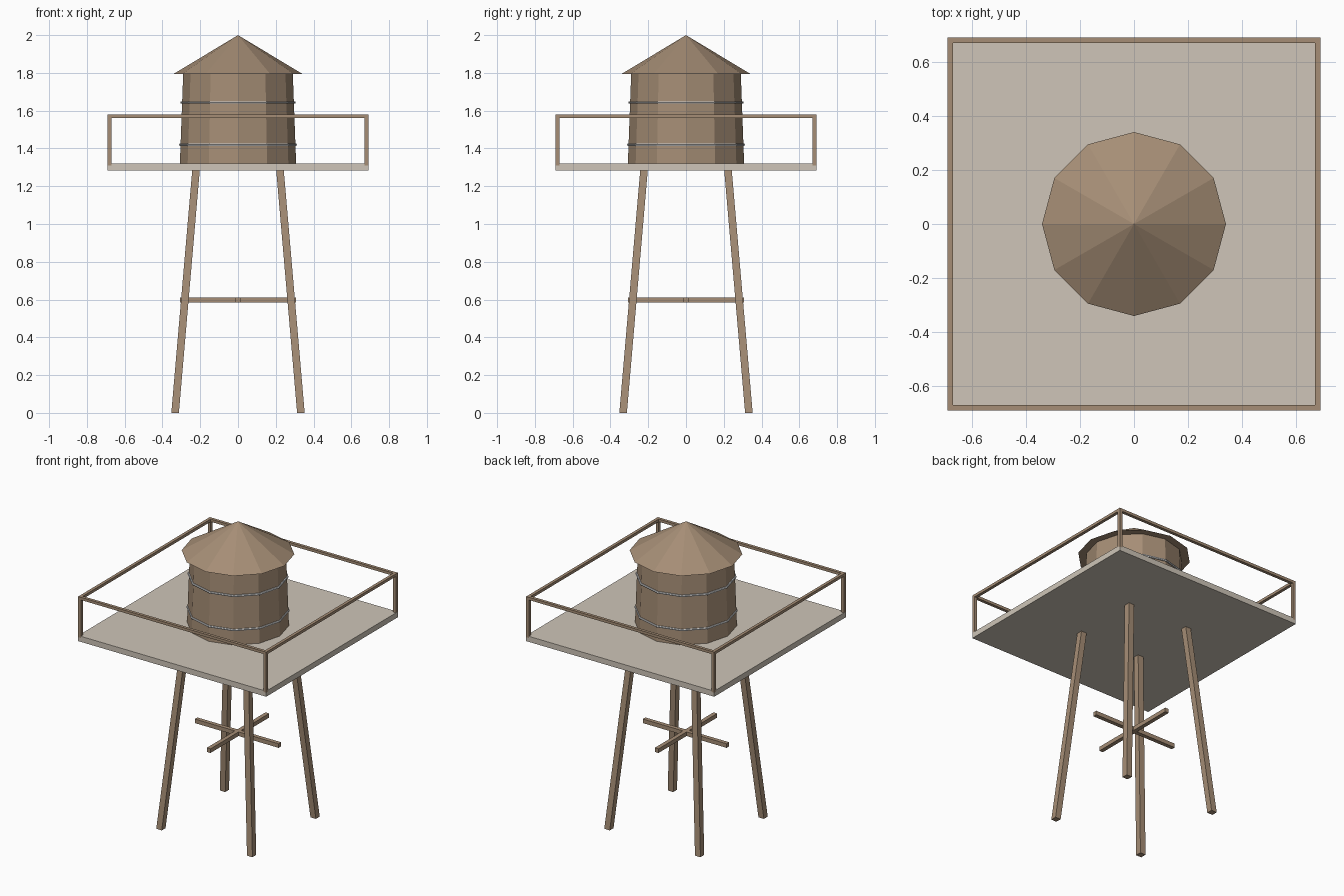
import bpy, bmesh, math
from mathutils import Matrix

if "Cube" in bpy.data.objects:
    bpy.data.objects.remove(bpy.data.objects["Cube"])


def material(name, rgb):
    m = bpy.data.materials.new(name)
    m.diffuse_color = (*rgb, 1)
    m.use_nodes = True
    m.node_tree.nodes["Principled BSDF"].inputs["Base Color"].default_value = m.diffuse_color
    return m


WOOD = material("wood", (0.38, 0.27, 0.18))
DECK = material("pale_deck", (0.62, 0.56, 0.48))
METAL = material("hoop_metal", (0.55, 0.57, 0.56))


def finish(name, bm, mat):
    bmesh.ops.recalc_face_normals(bm, faces=bm.faces)
    mesh = bpy.data.meshes.new(name)
    bm.to_mesh(mesh)
    bm.free()
    mesh.materials.append(mat)
    ob = bpy.data.objects.new(name, mesh)
    bpy.context.collection.objects.link(ob)
    return ob


def box(name, lo, hi, mat, lean=(0, 0)):
    """Box between two corners; lean shifts the top sideways."""
    bm = bmesh.new()
    bmesh.ops.create_cube(bm, size=1)
    for v in bm.verts:
        top = v.co.z > 0
        for i in range(3):
            v.co[i] = hi[i] if v.co[i] > 0 else lo[i]
        if top:
            v.co.x += lean[0]
            v.co.y += lean[1]
    return finish(name, bm, mat)


def cone(name, r1, r2, z1, z2, mat, sides=12):
    bm = bmesh.new()
    bmesh.ops.create_cone(bm, cap_ends=True, segments=sides, radius1=r1, radius2=r2,
                          depth=z2 - z1, matrix=Matrix.Translation((0, 0, (z1 + z2) / 2)))
    # keep a polygon corner on the x axis
    a = max((math.atan2(v.co.y, v.co.x) % (2 * math.pi / sides)
             for v in bm.verts if v.co.xy.length > 0.01), default=0)
    if 0.01 < a < 2 * math.pi / sides - 0.01:
        bmesh.ops.rotate(bm, verts=bm.verts, matrix=Matrix.Rotation(-a, 3, 'Z'))
    return finish(name, bm, mat)


def hoop(name, radius, thick, z, mat, sides=12, ring=6):
    bm = bmesh.new()
    loops = []
    for i in range(sides):
        a = 2 * math.pi * i / sides
        loop = []
        for j in range(ring):
            b = 2 * math.pi * j / ring
            r = radius + thick * math.cos(b)
            loop.append(bm.verts.new((r * math.cos(a), r * math.sin(a), z + thick * math.sin(b))))
        loops.append(loop)
    for i in range(sides):
        p, q = loops[i], loops[(i + 1) % sides]
        for j in range(ring):
            k = (j + 1) % ring
            bm.faces.new((p[j], q[j], q[k], p[k]))
    return finish(name, bm, mat)


# Splayed legs
H = 0.02
for sx, xn in ((-1, "left"), (1, "right")):
    for sy, yn in ((-1, "front"), (1, "back")):
        x, y = 0.333 * sx, 0.333 * sy
        box(f"{yn}_{xn}_leg", (x - H, y - H, 0), (x + H, y + H, 1.30), WOOD,
            (-0.112 * sx, -0.112 * sy))
        # Railing post above each deck corner
        x, y = 0.68 * sx, 0.68 * sy
        box(f"{yn}_{xn}_post", (x - 0.01, y - 0.01, 1.31), (x + 0.01, y + 0.01, 1.57), WOOD)

# Crossed braces between the legs
box("brace_x", (-0.308, -0.0135, 0.584), (0.308, 0.0135, 0.611), WOOD)
box("brace_y", (-0.0135, -0.308, 0.584), (0.0135, 0.308, 0.611), WOOD)

# Deck and top rails
box("deck", (-0.69, -0.69, 1.284), (0.69, 0.69, 1.321), DECK)
for s, xn, yn in ((-1, "left", "front"), (1, "right", "back")):
    c = 0.68 * s
    box(f"{yn}_rail", (-0.69, c - 0.01, 1.562), (0.69, c + 0.01, 1.58), WOOD)
    box(f"{xn}_rail", (c - 0.01, -0.69, 1.562), (c + 0.01, 0.69, 1.58), WOOD)

# Tank, hoops and roof
cone("tank", 0.308, 0.29, 1.315, 1.80, WOOD)
hoop("lower_hoop", 0.305, 0.007, 1.42, METAL)
hoop("upper_hoop", 0.299, 0.007, 1.643, METAL)
cone("roof", 0.34, 0, 1.795, 2.0, WOOD)
